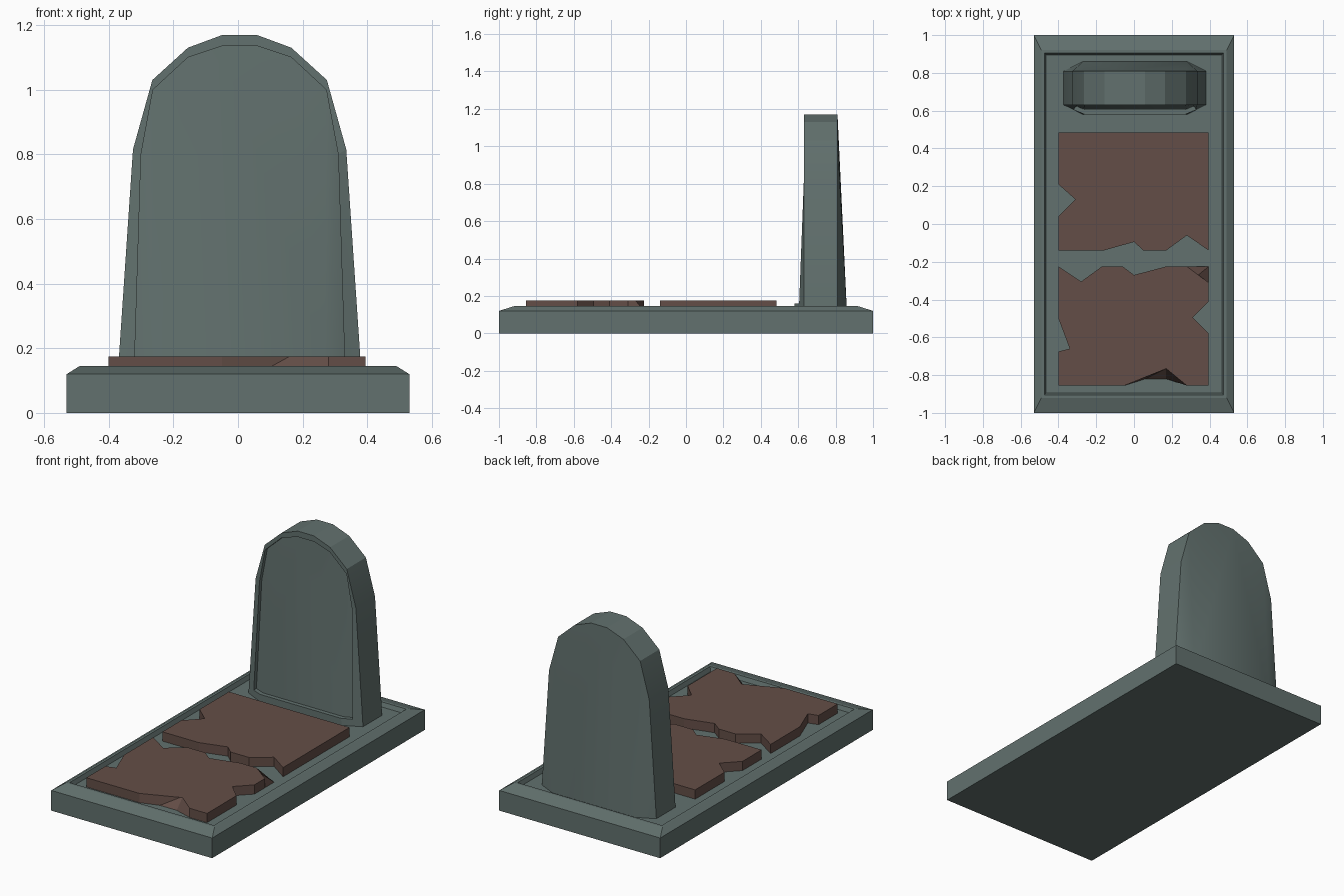
import bpy
import bmesh
from math import radians

default_cube = bpy.data.objects.get("Cube")
if default_cube:
    bpy.data.objects.remove(default_cube)


def make_material(name, red, green, blue):
    material = bpy.data.materials.new(name)
    material.use_nodes = True
    colour = (red, green, blue, 1)
    material.diffuse_color = colour
    shader = next(n for n in material.node_tree.nodes if n.type == "BSDF_PRINCIPLED")
    shader.inputs["Base Color"].default_value = colour
    return material


stone = make_material("grey green stone", .122, .165, .156)
clay = make_material("brown slab", .127, .076, .063)


def loft(name, rings, material, cap=None, smooth_angle=None):
    """Bridge closed rings of equal length and close both ends."""
    mesh = bmesh.new()
    loops = [[mesh.verts.new(point) for point in ring] for ring in rings]
    count = len(loops[0])
    for lower, upper in zip(loops, loops[1:]):
        for i in range(count):
            j = (i + 1) % count
            mesh.faces.new((lower[i], lower[j], upper[j], upper[i]))
    for end in (loops[0], loops[-1]):
        for face in (cap or [range(count)]):
            mesh.faces.new([end[i] for i in face])
    bmesh.ops.recalc_face_normals(mesh, faces=mesh.faces)
    data = bpy.data.meshes.new(name)
    mesh.to_mesh(data)
    mesh.free()
    data.materials.append(material)
    part = bpy.data.objects.new(name, data)
    bpy.context.collection.objects.link(part)
    if smooth_angle:
        bpy.ops.object.select_all(action="DESELECT")
        part.select_set(True)
        bpy.context.view_layer.objects.active = part
        bpy.ops.object.shade_smooth_by_angle(angle=radians(smooth_angle))
    return part


# Plinth: chamfered border around a shallow sunken bed
FLOOR, RIM, SLAB_TOP = .12, .145, .175


def rectangle(half_width, half_length, z):
    return [(sx * half_width, sy * half_length, z)
            for sx, sy in ((-1, -1), (1, -1), (1, 1), (-1, 1))]


loft("plinth", [
    rectangle(.53, 1, 0),
    rectangle(.53, 1, FLOOR),
    rectangle(.49, .92, RIM),
    rectangle(.475, .905, RIM),
    rectangle(.465, .895, FLOOR),
], stone)


# Broken slabs: outlines in hundredths, with chipped upper corners
def slab(name, outline, chips):
    def ring(points, z):
        return [(x / 100, y / 100, z) for x, y in points]
    top = [chips.get(point, point) for point in outline]
    loft(name, [ring(outline, FLOOR), ring(top, SLAB_TOP)], clay)


slab("rear_slab", [
    (-40, 48.5), (-40, 21), (-31, 13), (-40, 4), (-40, -14), (-16, -14),
    (0, -9.5), (5, -14), (17, -14), (28, -6), (39.5, -14), (39.5, 48.5),
], {})
slab("front_slab", [
    (-40, -22.5), (-40, -50), (-34, -66), (-40, -67.5), (-40, -85.5),
    (-5, -85.5), (6, -82), (17, -82), (28, -85.5), (39.5, -85.5),
    (39.5, -58), (31, -49.5), (39.5, -41), (39.5, -31), (39.5, -22.5),
    (28, -22.5), (17, -22.5), (0, -27), (-6, -22.5), (-17, -22.5),
    (-28, -30.5),
], {(39.5, -22.5): (34, -27), (6, -82): (16, -77), (17, -82): (17, -76.5)})


# Headstone: tapered arch, flared at the foot, with a sunken front panel
def arch(half, foot_y, corner_y, arch_y):
    depths = [foot_y, corner_y] + [arch_y] * (len(half) - 2)
    right = [(x, y, z) for (x, z), y in zip(half, depths)]
    left = [(-x, y, z) for x, y, z in reversed(right)]
    return [(x + .005, y, z) for x, y, z in right + left]


outer = [(.275, FLOOR), (.377, FLOOR), (.33, .815), (.27, 1.03), (.16, 1.13), (.052, 1.17)]
inner = [(.265, .16), (.325, .16), (.305, .8), (.268, 1), (.16, 1.1), (.055, 1.135)]

# Each end is a fan from both foot corners around a central sheet
last = 2 * len(outer) - 1
middle = len(outer) - 1
fan = [(0, i, i + 1) for i in range(1, middle)]
fan += [[last - i for i in face] for face in fan]
fan.append((0, middle, middle + 1, last))

loft("headstone", [
    arch(inner, .605, .63, .652),
    arch(inner, .58, .605, .63),
    arch(outer, .58, .63, .63),
    arch(outer, .86, .81, .81),
], stone, fan, smooth_angle=15)
